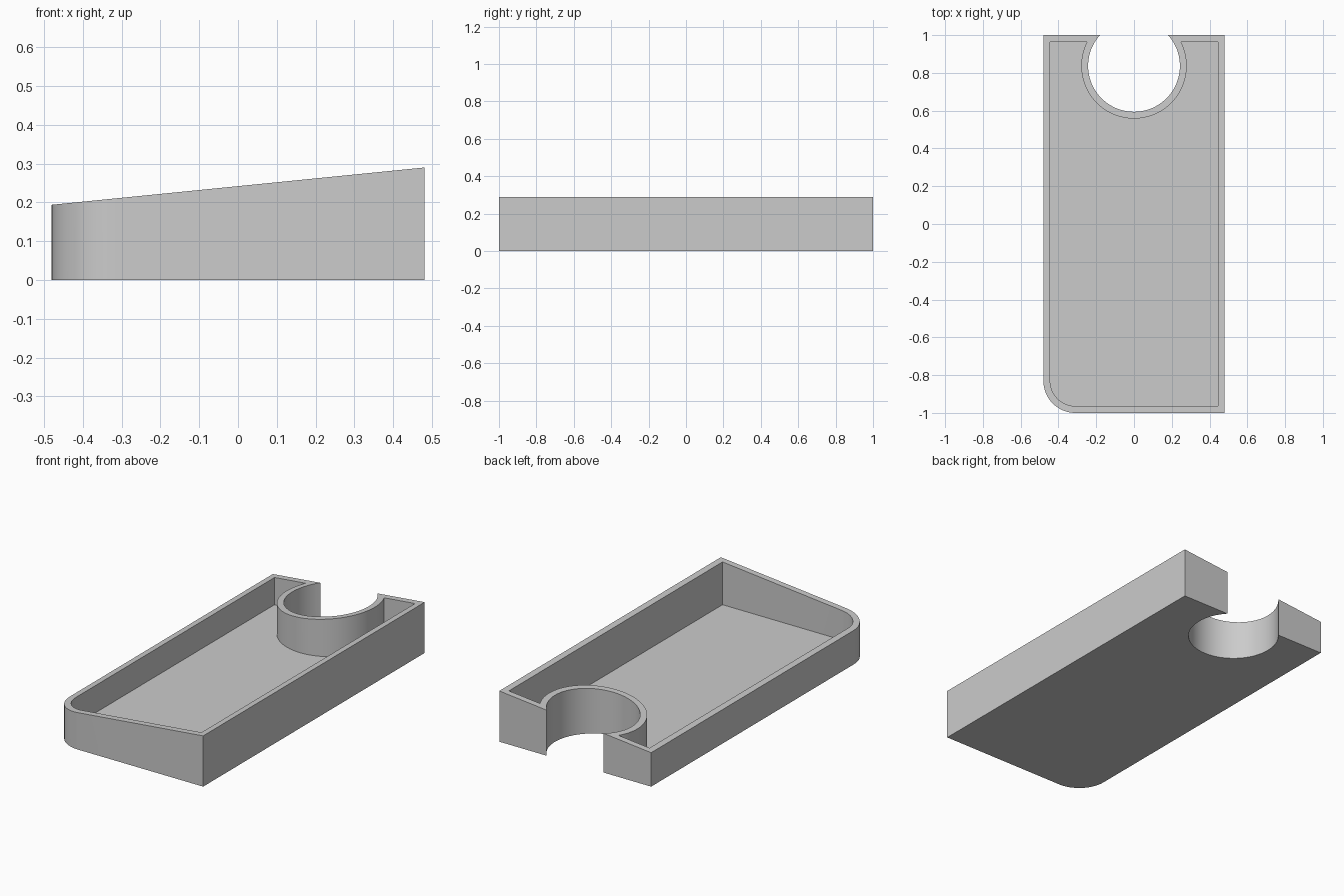
import bpy, bmesh
from math import asin, sin, cos, pi, radians

cube = bpy.data.objects.get("Cube")
if cube:
    bpy.data.objects.remove(cube, do_unlink=True)

HALF_X, HALF_Y = 0.48, 1.0
WALL, FLOOR = 0.036, 0.042
CORNER_R = 0.17
NOTCH_R, NOTCH_Y = 0.243, 0.837


def rim_z(x):
    """Height of the sloping rim."""
    return 0.242 + 0.1 * x


def arc(cx, cy, r, start, end, steps):
    angles = [start + (end - start) * i / steps for i in range(steps + 1)]
    return [(cx + r * cos(a), cy + r * sin(a)) for a in angles]


def outline(inset):
    """Plan of the tray, counter-clockwise, moved inwards by inset."""
    hx, hy = HALF_X - inset, HALF_Y - inset
    r = NOTCH_R + inset
    a = asin((hy - NOTCH_Y) / r)
    pts = arc(CORNER_R - HALF_X, CORNER_R - HALF_Y, CORNER_R - inset,
              pi, 1.5 * pi, 16)
    pts += [(hx, -hy), (hx, hy)]
    pts += arc(0, NOTCH_Y, r, a, -pi - a, 64)
    return pts + [(-hx, hy)]


grey = bpy.data.materials.new("plain grey")
grey.use_nodes = True
colour = (0.6, 0.6, 0.6, 1)
grey.diffuse_color = colour
grey.node_tree.nodes["Principled BSDF"].inputs["Base Color"].default_value = colour

bm = bmesh.new()


def ring(pts, height):
    return [bm.verts.new((x, y, height(x))) for x, y in pts]


def bridge(a, b):
    for i in range(len(a)):
        j = (i + 1) % len(a)
        bm.faces.new((a[i], a[j], b[j], b[i]))


# Underside, outer wall, rim, inner wall and floor
outer, inner = outline(0), outline(WALL)
loops = [ring(outer, lambda x: 0), ring(outer, rim_z),
         ring(inner, rim_z), ring(inner, lambda x: FLOOR)]
for lower, upper in zip(loops, loops[1:]):
    bridge(lower, upper)
bm.faces.new(loops[0][::-1])
bm.faces.new(loops[-1])
bmesh.ops.recalc_face_normals(bm, faces=bm.faces)

mesh = bpy.data.meshes.new("tray")
bm.to_mesh(mesh)
bm.free()
mesh.materials.append(grey)
tray = bpy.data.objects.new("tray", mesh)
bpy.context.collection.objects.link(tray)

bpy.ops.object.select_all(action="DESELECT")
tray.select_set(True)
bpy.context.view_layer.objects.active = tray
bpy.ops.object.shade_smooth_by_angle(angle=radians(30))
